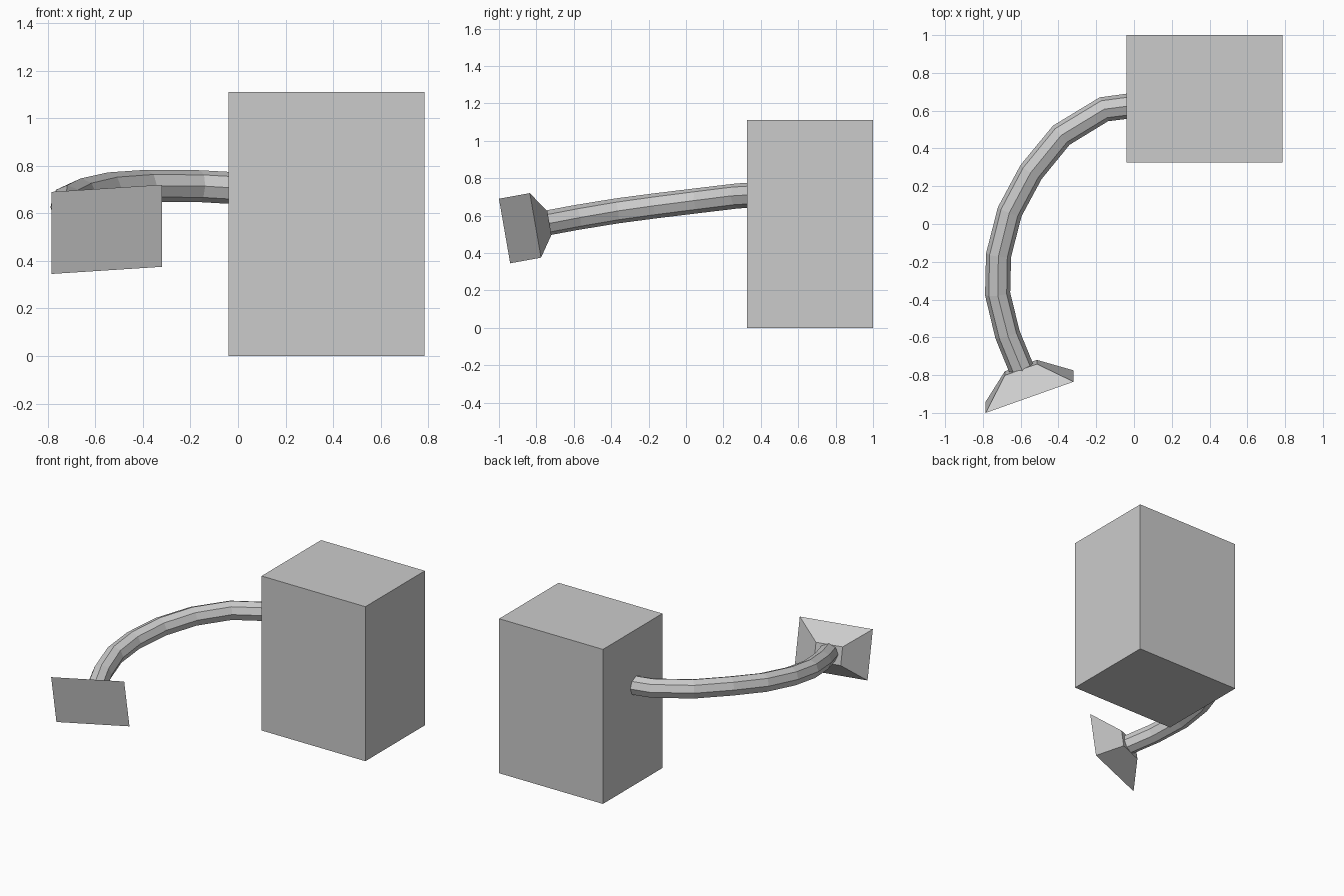
import bpy, bmesh, math
from mathutils import Vector

if "Cube" in bpy.data.objects:
    bpy.data.objects.remove(bpy.data.objects["Cube"])


def make_object(name, verts, faces):
    bm = bmesh.new()
    vs = [bm.verts.new(v) for v in verts]
    for f in faces:
        bm.faces.new([vs[i] for i in f])
    bmesh.ops.recalc_face_normals(bm, faces=bm.faces)
    mesh = bpy.data.meshes.new(name)
    bm.to_mesh(mesh)
    bm.free()
    ob = bpy.data.objects.new(name, mesh)
    bpy.context.collection.objects.link(ob)
    return ob


def loft(name, rings):
    """Skin equal-sized rings of points and cap both ends."""
    n = len(rings[0])
    verts = [p for r in rings for p in r]
    faces = [(k * n + i, k * n + (i + 1) % n, (k + 1) * n + (i + 1) % n, (k + 1) * n + i)
             for k in range(len(rings) - 1) for i in range(n)]
    faces += [tuple(range(n)), tuple(range(len(verts) - n, len(verts)))]
    return make_object(name, verts, faces)


def box_ring(x0, x1, y0, y1, z):
    return [Vector(p) for p in ((x0, y0, z), (x1, y0, z), (x1, y1, z), (x0, y1, z))]


# Main tank: plain upright box
loft("tank", [box_ring(-0.04, 0.785, 0.325, 1.0, z) for z in (0.0, 1.11)])

# Hose: octagonal tube swept along a curved path
path = [Vector(p) for p in (
    (0.09, 0.64, 0.70), (-0.16, 0.607, 0.714), (-0.385, 0.47, 0.716),
    (-0.545, 0.275, 0.705), (-0.658, 0.065, 0.68), (-0.717, -0.165, 0.652),
    (-0.722, -0.37, 0.625), (-0.67, -0.585, 0.59), (-0.595, -0.768, 0.556))]
SIDES, RADIUS = 8, 0.067
rings = []
for i, p in enumerate(path):
    before = (p - path[i - 1]).normalized() if i > 0 else Vector()
    after = (path[i + 1] - p).normalized() if i < len(path) - 1 else Vector()
    tangent = (before + after).normalized()
    side = tangent.cross(Vector((0, 0, 1))).normalized()
    up = side.cross(tangent)
    rings.append([p + RADIUS * (math.cos(a) * side + math.sin(a) * up)
                  for a in (2 * math.pi * k / SIDES for k in range(SIDES))])
loft("hose", rings)

# Nozzle: tilted frustum, wide mouth facing front and small end on the hose
u = Vector((0.465, 0.165, 0.03)) / 2
v = Vector((0.0, -0.06, 0.345)) / 2
mouth = Vector((-0.5525, -0.8875, 0.5325))
back = v.cross(u).normalized()


def nozzle_ring(centre, s):
    return [centre + s * (a * u + b * v) for a, b in ((-1, -1), (1, -1), (1, 1), (-1, 1))]


if back.y < 0:
    back.negate()
loft("nozzle", [nozzle_ring(mouth, 1.0), nozzle_ring(mouth + back * 0.137, 0.365)])
